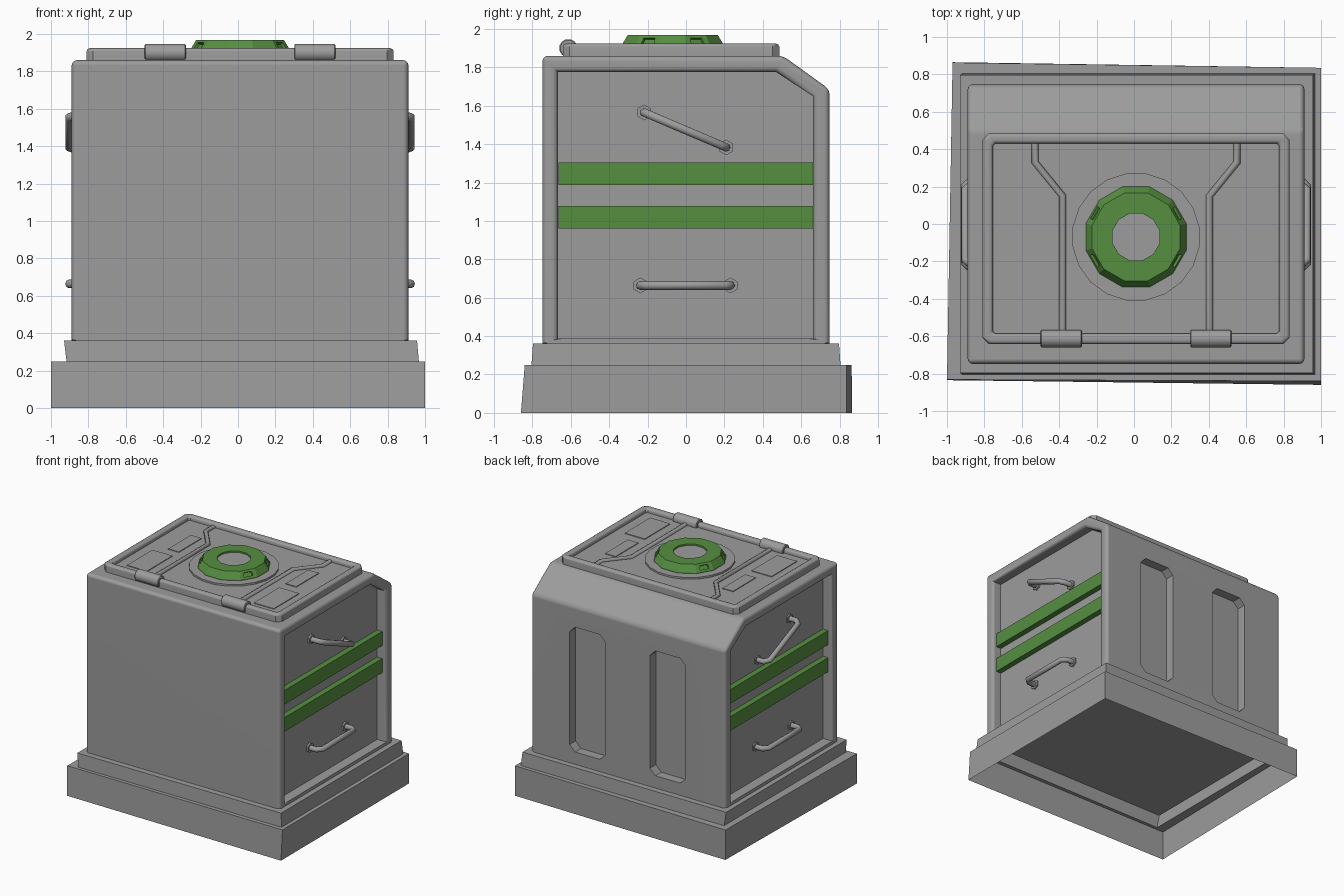
import bpy, bmesh, math
from mathutils import Vector

if "Cube" in bpy.data.objects:
    bpy.data.objects.remove(bpy.data.objects["Cube"])

CX = 0.011         # symmetry line of the cabinet
SIDES = (-1, 1)


def material(name, rgb):
    m = bpy.data.materials.new(name)
    m.use_nodes = True
    m.diffuse_color = (*rgb, 1)
    m.node_tree.nodes["Principled BSDF"].inputs["Base Color"].default_value = (*rgb, 1)
    return m


GREY = material("grey metal", (0.33, 0.335, 0.33))
GREEN = material("green paint", (0.093, 0.275, 0.053))


def add_mesh(name, bm, mat):
    bmesh.ops.recalc_face_normals(bm, faces=bm.faces)
    me = bpy.data.meshes.new(name)
    bm.to_mesh(me)
    bm.free()
    me.materials.append(mat)
    ob = bpy.data.objects.new(name, me)
    bpy.context.collection.objects.link(ob)
    return ob


def smooth(ob):
    bpy.ops.object.select_all(action="DESELECT")
    bpy.context.view_layer.objects.active = ob
    ob.select_set(True)
    bpy.ops.object.shade_smooth_by_angle(angle=math.radians(40))
    ob.modifiers.new("even shading", "WEIGHTED_NORMAL").keep_sharp = True


def bridge(bm, loops):
    """Join matching loops of vertices with quads."""
    for a, b in zip(loops, loops[1:]):
        for i in range(len(a)):
            bm.faces.new((a[i - 1], a[i], b[i], b[i - 1]))


def stack(name, loops, mat=GREY):
    """Skin a stack of matching outlines and cap both ends."""
    bm = bmesh.new()
    rings = [[bm.verts.new(p) for p in loop] for loop in loops]
    bridge(bm, rings)
    bm.faces.new(rings[0])
    bm.faces.new(rings[-1])
    return add_mesh(name, bm, mat)


def prism(name, points, offset, mat=GREY):
    """Extrude a flat outline along an offset."""
    return stack(name, [points, [Vector(p) + Vector(offset) for p in points]], mat)


def box(name, lo, hi, mat=GREY):
    outline = [(lo[0], lo[1], lo[2]), (hi[0], lo[1], lo[2]), (hi[0], hi[1], lo[2]), (lo[0], hi[1], lo[2])]
    return prism(name, outline, (0, 0, hi[2] - lo[2]), mat)


def lathe(name, rings, sides, centre, axis="Z", mat=GREY):
    """Stack (radius, height) rings of a regular polygon."""
    loops = []
    for r, h in rings:
        loop = []
        for i in range(sides):
            a = (i + 0.5) * math.tau / sides
            u, v = r * math.cos(a), r * math.sin(a)
            loop.append(Vector((u, v, h) if axis == "Z" else (h, u, v)) + Vector(centre))
        loops.append(loop)
    return stack(name, loops, mat)


def clipped(x0, x1, y0, y1, k):
    """Rectangle with its four corners cut off."""
    return [(x0 + k, y0), (x1 - k, y0), (x1, y0 + k), (x1, y1 - k),
            (x1 - k, y1), (x0 + k, y1), (x0, y1 - k), (x0, y0 + k)]


def tube(name, points, radius):
    cu = bpy.data.curves.new(name, "CURVE")
    cu.dimensions = "3D"
    cu.bevel_depth, cu.bevel_resolution, cu.use_fill_caps = radius, 2, True
    sp = cu.splines.new("POLY")
    sp.points.add(len(points) - 1)
    for p, co in zip(sp.points, points):
        p.co = (*co, 1)
    cu.materials.append(GREY)
    ob = bpy.data.objects.new(name, cu)
    bpy.context.collection.objects.link(ob)


# Stepped base: an open shell, slightly out of square
levels = [
    (0, [(-1, -0.835), (1, -0.86), (1, 0.835), (-0.97, 0.865)]),
    (0.25, [(-1, -0.832), (1, -0.84), (1, 0.835), (-0.97, 0.863)]),
    (0.25, [(-0.917, -0.805), (0.967, -0.805), (0.967, 0.805), (-0.917, 0.805)]),
    (0.362, [(-0.93, -0.797), (0.957, -0.797), (0.957, 0.797), (-0.93, 0.797)]),
]
bm = bmesh.new()
rings = [[bm.verts.new((x, y, z)) for x, y in pts] for z, pts in levels]
bridge(bm, rings)
bm.faces.new(rings[-1])
add_mesh("stepped_base", bm, GREY)

# Cabinet body: sloped back shoulder, sunken side panels behind a rounded rim
HALF, FLOOR = 0.9, 0.815
outer = [(-0.748, 0.362), (0.748, 0.362), (0.748, 1.685), (0.505, 1.86), (-0.748, 1.86)]
panel = [(-0.667, 0.388), (0.662, 0.388), (0.662, 1.65), (0.468, 1.776), (-0.667, 1.776)]
sections = [(panel, -FLOOR), (panel, -HALF), (outer, -HALF), (outer, HALF), (panel, HALF), (panel, FLOOR)]
bm = bmesh.new()
loops = [[bm.verts.new((CX + x, y, z)) for y, z in pts] for pts, x in sections]
bridge(bm, loops)
bm.faces.new(loops[0])
bm.faces.new(loops[-1])
rounded = []
for e in bm.edges:
    a, b = e.verts
    ring_edge = any(a in loop and b in loop for loop in loops[1:5])
    long_edge = a in loops[2] + loops[3] and b in loops[2] + loops[3]
    if (ring_edge or long_edge) and max(a.co.z, b.co.z) > 0.5:
        rounded.append(e)
bmesh.ops.bevel(bm, geom=rounded, offset=0.027, segments=3, profile=0.5, affect="EDGES")
body = add_mesh("cabinet_body", bm, GREY)

# Two tall grooves with clipped corners in the back
for s in SIDES:
    mid = 0.017 + s * 0.372
    outline = clipped(mid - 0.165, mid + 0.165, 0.465, 1.51, 0.05)
    cutter = prism("back_groove_cutter", [(x, 0.67, z) for x, z in outline], (0, 0.3, 0))
    cutter.hide_render = True
    cutter.hide_set(True)
    cut = body.modifiers.new("groove", "BOOLEAN")
    cut.operation, cut.object, cut.solver = "DIFFERENCE", cutter, "EXACT"
smooth(body)

# Side stripes and handles
for s in SIDES:
    side = "left" if s > 0 else "right"
    face = CX + s * FLOOR
    for row, z in (("lower", 0.96), ("upper", 1.187)):
        xs = sorted((face - s * 0.01, CX + s * 0.863))
        box(f"{side}_{row}_stripe", (xs[0], -0.665, z), (xs[1], 0.661, z + 0.118), GREEN)
    for row, start, end in (("lower", (-0.238, 0.664), (0.232, 0.664)), ("upper", (-0.218, 1.565), (0.209, 1.383))):
        a, b = Vector((face, *start)), Vector((face, *end))
        run = (b - a).normalized() * 0.03
        out, bend = Vector((s * 0.099, 0, 0)), Vector((s * 0.066, 0, 0))
        tube(f"{side}_{row}_handle", [a, a + bend, a + out + run, b + out - run, b + bend, b], 0.023)
        for tag, p in (("front", a), ("back", b)):
            lathe(f"{side}_{row}_handle_{tag}_flange", [(0.041, -0.01), (0.041, 0.014)], 6, p, "X")

# Lid: rounded frame with clipped corners around a sunken panel
profile = [(0, 1.85), (0, 1.907), (0.005, 1.918), (0.016, 1.924), (0.04, 1.924), (0.051, 1.918), (0.056, 1.907), (0.056, 1.89)]
lid = stack("lid", [[(x, y, z) for x, y in clipped(CX - 0.821 + d, CX + 0.821 - d, -0.642 + d, 0.486 - d, 0.035 - d * 0.4)]
                    for d, z in profile])
smooth(lid)

for s in SIDES:
    side = "left" if s > 0 else "right"
    # Hinges on the front edge of the lid
    ends = [(0.042, -0.11), (0.048, -0.105), (0.048, 0.105), (0.042, 0.11)]
    smooth(lathe(f"{side}_hinge", ends, 12, (CX + s * 0.4, -0.613, 1.9), "X"))
    # Bent rods and raised plates on the lid
    rod = [(0.54, 0.44), (0.54, 0.33), (0.393, 0.15), (0.393, -0.6)]
    tube(f"{side}_lid_rod", [(CX + s * x, y, 1.891) for x, y in rod], 0.019)
    for tag, x1, y0, y1 in (("small", 0.593, -0.092, 0.208), ("large", 0.68, -0.513, -0.177)):
        xs = sorted((CX + s * 0.495, CX + s * x1))
        box(f"{side}_{tag}_lid_plate", (xs[0], y0, 1.885), (xs[1], y1, 1.896))

# Round hatch: grey disc, green collar and grey centre
hub = (CX, -0.069, 0)
lathe("hatch_disc", [(0.343, 1.88), (0.343, 1.905)], 20, hub)
collar = lathe("hatch_collar", [(0.13, 1.89), (0.278, 1.89), (0.278, 1.912), (0.243, 1.968), (0.13, 1.968), (0.13, 1.9)],
               12, hub, mat=GREEN)
bm = bmesh.new()
bm.from_mesh(collar.data)
slots = []
for f in bm.faces:
    n = f.normal
    if 0.3 < n.z < 0.8 and abs(abs(n.y / n.x if n.x else 9) - math.tan(math.pi / 6)) < 0.05:
        slots.append(f)
# Small sunken slots in four of the sloping facets
bmesh.ops.inset_individual(bm, faces=slots, thickness=0.023)
for f in slots:
    along = Vector((-f.normal.y, f.normal.x, 0)).normalized()
    middle = f.calc_center_median()
    for v in f.verts:
        v.co -= along * (v.co - middle).dot(along) * 0.3
bmesh.ops.inset_individual(bm, faces=slots, thickness=0.001, depth=-0.015)
bm.to_mesh(collar.data)
bm.free()
lathe("hatch_centre", [(0.131, 1.9), (0.131, 1.955)], 12, hub)
